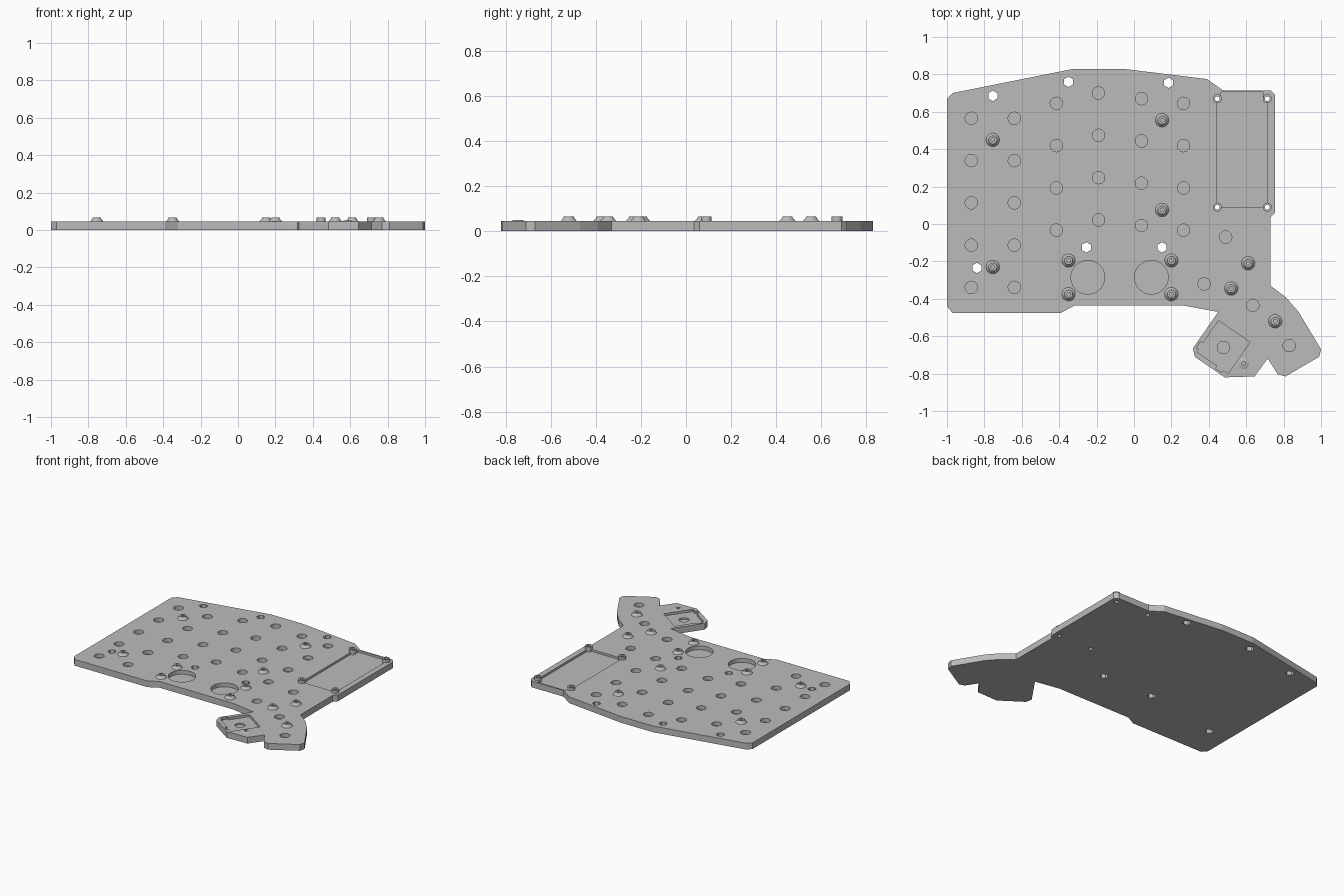
import bpy
import bmesh
from math import cos, sin, pi, radians

if "Cube" in bpy.data.objects:
    bpy.data.objects.remove(bpy.data.objects["Cube"])

TOP, FLOOR, POST_TOP, ABOVE = 0.045, 0.017, 0.066, 0.1

grey = bpy.data.materials.new("light_grey")
grey.use_nodes = True
grey.diffuse_color = (0.5, 0.5, 0.5, 1)
grey.node_tree.nodes["Principled BSDF"].inputs["Base Color"].default_value = (0.5, 0.5, 0.5, 1)


def new_object(name, bm):
    bmesh.ops.recalc_face_normals(bm, faces=bm.faces)
    mesh = bpy.data.meshes.new(name)
    bm.to_mesh(mesh)
    bm.free()
    mesh.materials.append(grey)
    obj = bpy.data.objects.new(name, mesh)
    bpy.context.collection.objects.link(obj)
    return obj


def add_prism(bm, points, z0, z1):
    face = bm.faces.new([bm.verts.new((x, y, z0)) for x, y in points])
    moved = bmesh.ops.extrude_face_region(bm, geom=[face], use_keep_orig=True)["geom"]
    for v in moved:
        if isinstance(v, bmesh.types.BMVert):
            v.co.z = z1


def ring(x, y, r, sides=32, turn=0.0):
    return [(x + r * cos(2 * pi * i / sides + turn), y + r * sin(2 * pi * i / sides + turn))
            for i in range(sides)]


def select_only(obj):
    bpy.ops.object.select_all(action="DESELECT")
    obj.select_set(True)
    bpy.context.view_layer.objects.active = obj


def cut(target, prisms):
    """Subtract a set of separate prisms, given as (points, floor)."""
    bm = bmesh.new()
    for points, z0 in prisms:
        add_prism(bm, points, z0, ABOVE)
    cutter = new_object("cutter", bm)
    cutter.hide_render = True
    mod = target.modifiers.new("cut", "BOOLEAN")
    mod.operation, mod.solver, mod.object = "DIFFERENCE", "EXACT", cutter
    select_only(target)
    bpy.ops.object.modifier_apply(modifier=mod.name)
    bpy.data.objects.remove(cutter)


def lathe(name, x, y, profile, sides=32):
    """Spin a closed (radius, height) loop around a vertical axis."""
    bm = bmesh.new()
    loops = [[bm.verts.new((px, py, z)) for px, py in ring(x, y, r, sides)] for r, z in profile]
    for a, b in zip(loops, loops[1:] + loops[:1]):
        for i in range(sides):
            j = (i + 1) % sides
            bm.faces.new((a[i], a[j], b[j], b[i]))
    obj = new_object(name, bm)
    select_only(obj)
    bpy.ops.object.shade_smooth_by_angle(angle=radians(30))


# Plate outline
outline = [(-1, .67), (-.97, .70), (-.32, .83), (-.06, .83), (.39, .775), (.475, .715),
           (.73, .715), (.755, .69), (.755, .06), (.73, .035), (.73, -.33), (.81, -.39),
           (.88, -.47), (1, -.67), (.99, -.71), (.81, -.815), (.77, -.805), (.715, -.72),
           (.645, -.815), (.485, -.82), (.325, -.71), (.315, -.665), (.45, -.47),
           (.27, -.437), (-.32, -.437), (-.39, -.475), (-.97, -.475), (-1, -.44)]
bm = bmesh.new()
add_prism(bm, outline, 0, TOP)
plate = new_object("base_plate", bm)

# Battery recess
cut(plate, [([(.445, .09), (.715, .09), (.715, .67), (.69, .67), (.69, .705),
              (.465, .705), (.465, .67), (.445, .67)], .03)])

# Tilted square pocket with small side notches
turn = radians(-34.5)
local = [(-.102, -.102), (.03, -.102), (.03, -.118), (.07, -.118), (.07, -.102), (.102, -.102),
         (.102, .102), (-.102, .102), (-.102, -.045), (-.117, -.045), (-.117, -.085), (-.102, -.085)]
pocket = [(.478 + u * cos(turn) - v * sin(turn), -.658 + u * sin(turn) + v * cos(turn))
          for u, v in local]
cut(plate, [(pocket, .028)])

# Blind round sockets in columns, plus the thumb group
STEP = .226
columns = [(-.87, .565, 5), (-.64, .565, 5), (-.415, .645, 4), (-.19, .70, 4),
           (.04, .67, 4), (.265, .645, 4)]
sockets = [(x, y - STEP * i) for x, y, n in columns for i in range(n)]
sockets += [(.49, -.07), (.375, -.32), (.635, -.435), (.83, -.65), (.478, -.66)]
holes = [(ring(x, y, .033), FLOOR) for x, y in sockets]

# Two large round recesses
holes += [(ring(x, -.285, .09, 48), FLOOR) for x in (-.247, .093)]

# Hexagonal through holes
hexes = [(-.755, .685), (-.35, .76), (.185, .755), (-.84, -.235), (-.255, -.125), (.15, -.125)]
holes += [(ring(x, y, .028, 6, pi / 6), -.05) for x, y in hexes]

# Screw holes: blind under the flared posts, open under the corner posts
flared = [(-.755, .45), (.15, .555), (.15, .075), (-.755, -.23), (-.35, -.195), (-.35, -.375),
          (.2, -.195), (.2, -.375), (.61, -.21), (.52, -.345), (.755, -.52)]
corners = [(x, y) for x in (.445, .713) for y in (.09, .67)]
holes += [(ring(x, y, .01), FLOOR) for x, y in flared]
holes += [(ring(x, y, .013), -.05) for x, y in corners]
holes.append((ring(.585, -.745, .01), FLOOR))
cut(plate, holes)

# Posts
for i, (x, y) in enumerate(flared):
    lathe(f"flared_post_{i + 1}", x, y, [(.01, TOP - .005), (.036, TOP - .005), (.036, TOP),
                                         (.023, .06), (.022, POST_TOP), (.01, POST_TOP)])
for i, (x, y) in enumerate(corners):
    lathe(f"corner_post_{i + 1}", x, y, [(.013, .02), (.024, .02), (.024, POST_TOP), (.013, POST_TOP)])

# Low collar beside the pocket
lathe("pocket_collar", .585, -.745, [(.01, .026), (.022, .026), (.03, TOP), (.02, .05), (.01, .05)])
